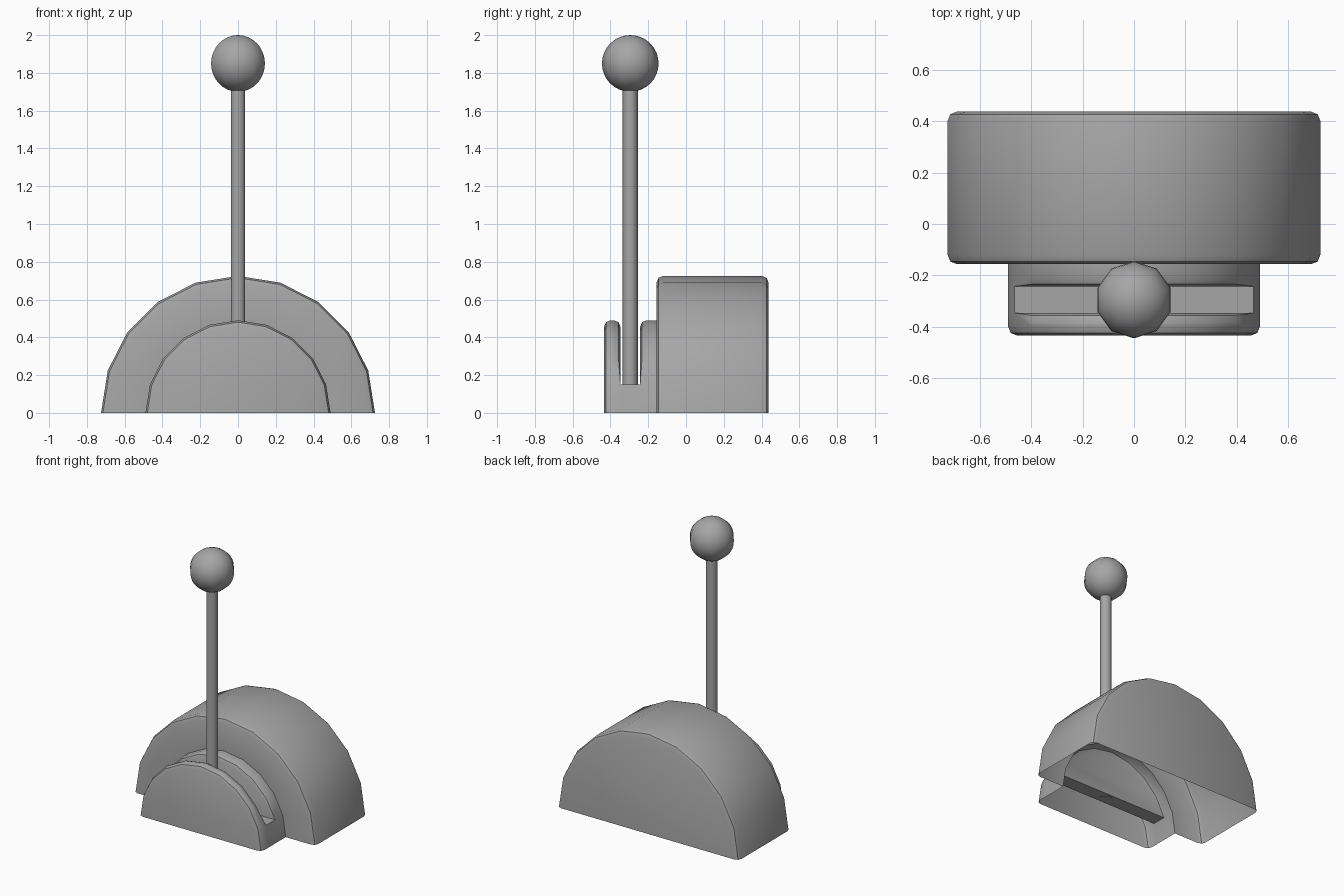
import bpy, bmesh, math

cube = bpy.data.objects.get("Cube")
if cube:
    bpy.data.objects.remove(cube, do_unlink=True)

GREY = (0.38, 0.38, 0.38, 1.0)
mat = bpy.data.materials.new("mid grey")
mat.use_nodes = True
mat.diffuse_color = GREY
mat.node_tree.nodes["Principled BSDF"].inputs["Base Color"].default_value = GREY


def add_object(name, bm, angle=40):
    mesh = bpy.data.meshes.new(name)
    bm.to_mesh(mesh)
    bm.free()
    mesh.materials.append(mat)
    obj = bpy.data.objects.new(name, mesh)
    bpy.context.collection.objects.link(obj)
    bpy.ops.object.select_all(action='DESELECT')
    obj.select_set(True)
    bpy.context.view_layer.objects.active = obj
    bpy.ops.object.shade_smooth_by_angle(angle=math.radians(angle))
    return obj


# Housing: half-round shell, open underneath, lofted along y
N = 10                       # sides of each half circle
SMALL, LARGE = 0.49, 0.725   # radii of the two steps
BEVEL, MID = 0.035, 0.01     # two-step rounded edge
FRONT, STEP, BACK = -0.434, -0.156, 0.437
SLOT_A, SLOT_B = -0.347, -0.243
LEVER_Y = -0.295

bm = bmesh.new()


def ring(y, radius, slot=None):
    """Half circle of points; slot lips pinch to the wall near the floor."""
    verts = []
    for k in range(N + 1):
        pinched = slot is not None and k in (0, 1, N - 1, N)
        r = SMALL if pinched else radius
        a = math.pi * k / N
        verts.append(bm.verts.new((r * math.cos(a), slot if pinched else y, r * math.sin(a))))
    return verts


def bridge(rings, segments=range(N)):
    for a, b in zip(rings, rings[1:]):
        for k in segments:
            bm.faces.new((a[k], a[k + 1], b[k + 1], b[k]))


# front plate, from its face to the slot wall
front = [ring(FRONT, SMALL - BEVEL), ring(FRONT + MID, SMALL - MID), ring(FRONT + BEVEL, SMALL),
         ring(SLOT_A - BEVEL, SMALL, SLOT_A), ring(SLOT_A - MID, SMALL - MID, SLOT_A),
         ring(SLOT_A, SMALL - BEVEL, SLOT_A)]
# rear plate, step and large half drum
rear = [ring(SLOT_B, SMALL - BEVEL, SLOT_B), ring(SLOT_B + MID, SMALL - MID, SLOT_B),
        ring(SLOT_B + BEVEL, SMALL, SLOT_B), ring(STEP, SMALL),
        ring(STEP, LARGE - BEVEL), ring(STEP + MID, LARGE - MID), ring(STEP + BEVEL, LARGE),
        ring(BACK - BEVEL, LARGE), ring(BACK - MID, LARGE - MID), ring(BACK, LARGE - BEVEL)]
bridge(front)
bridge(rear)
a, b = front[-1], rear[0]
bridge([a, b], (0, N - 1))                         # sides below the slot
bm.faces.new((a[1], a[N - 1], b[N - 1], b[1]))     # slot floor
bm.faces.new(a[1:N])                               # slot walls
bm.faces.new(b[1:N])
bm.faces.new(front[0])                             # end faces
bm.faces.new(rear[-1])
bmesh.ops.remove_doubles(bm, verts=bm.verts, dist=1e-4)
bmesh.ops.recalc_face_normals(bm, faces=bm.faces)
back_face = max(bm.faces, key=lambda f: f.calc_center_median().y)
if back_face.normal.y < 0:
    bmesh.ops.reverse_faces(bm, faces=bm.faces)
add_object("lever_housing", bm)

# Lever rod
bm = bmesh.new()
bottom, top = 0.148, 1.76
bmesh.ops.create_cone(bm, cap_ends=True, segments=10, radius1=0.04, radius2=0.04,
                      depth=top - bottom)
bmesh.ops.translate(bm, verts=bm.verts, vec=(0, LEVER_Y, (top + bottom) / 2))
add_object("lever_rod", bm)

# Ball knob
bm = bmesh.new()
bmesh.ops.create_uvsphere(bm, u_segments=10, v_segments=16, radius=0.15)
bmesh.ops.translate(bm, verts=bm.verts, vec=(0, LEVER_Y, 1.85))
add_object("lever_knob", bm)
